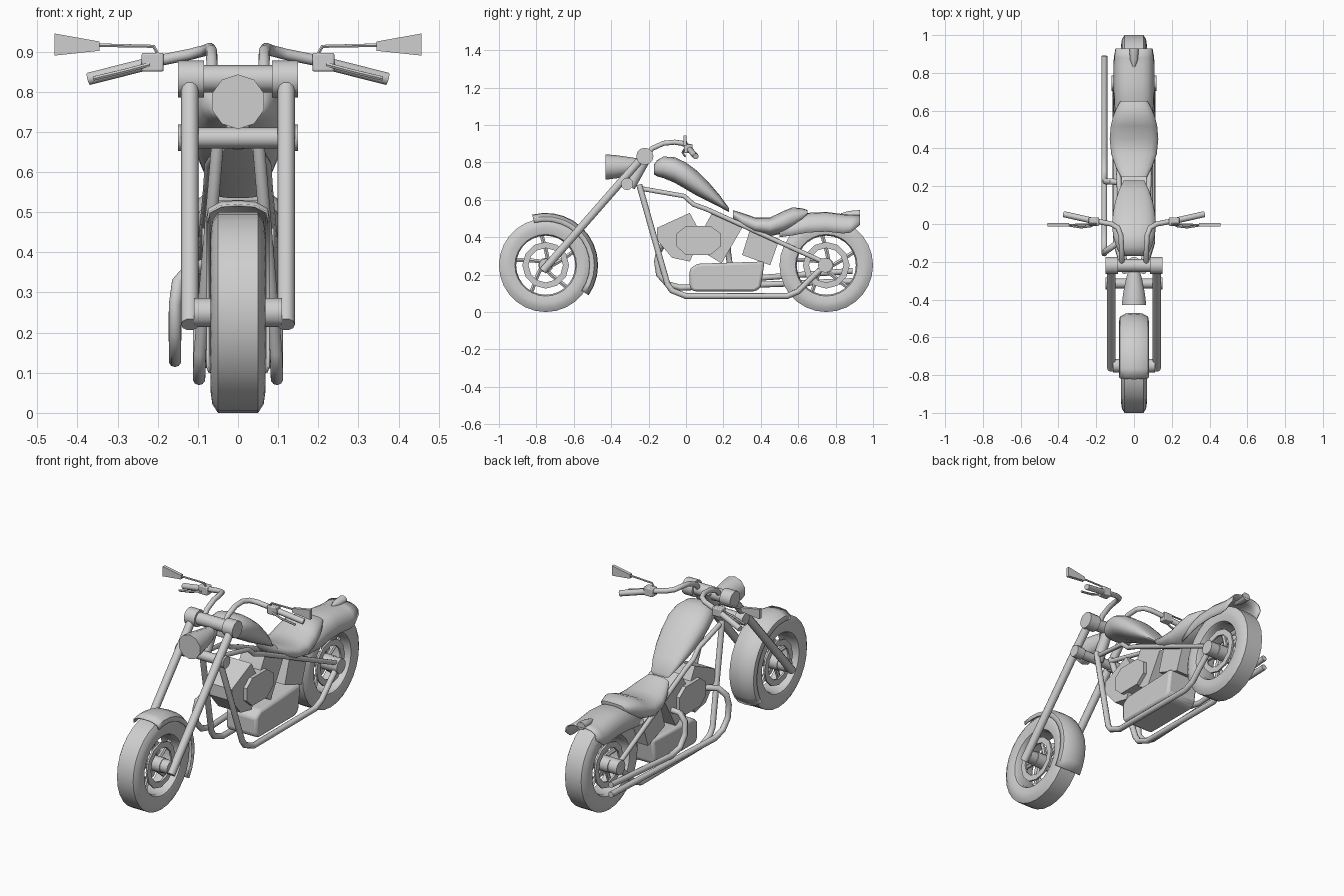
import bpy, bmesh, math
from mathutils import Vector

if "Cube" in bpy.data.objects:
    bpy.data.objects.remove(bpy.data.objects["Cube"], do_unlink=True)

grey = bpy.data.materials.new("plain_grey")
grey.use_nodes = True
grey.diffuse_color = (0.62, 0.62, 0.62, 1)
grey.node_tree.nodes["Principled BSDF"].inputs["Base Color"].default_value = (0.62, 0.62, 0.62, 1)


def finish(ob, angle=40):
    ob.data.materials.clear()
    ob.data.materials.append(grey)
    bpy.ops.object.select_all(action='DESELECT')
    ob.select_set(True)
    bpy.context.view_layer.objects.active = ob
    bpy.ops.object.shade_smooth_by_angle(angle=math.radians(angle))
    return ob


def skin(name, rings, closed=True, caps=True, loop=False, thick=0, angle=40):
    """Bridge a list of point rings into a surface."""
    bm = bmesh.new()
    vs = [[bm.verts.new(p) for p in ring] for ring in rings]
    n = len(vs[0])
    for i in range(len(vs) if loop else len(vs) - 1):
        a, b = vs[i], vs[(i + 1) % len(vs)]
        for j in range(n if closed else n - 1):
            k = (j + 1) % n
            bm.faces.new((a[j], a[k], b[k], b[j]))
    if caps:
        bm.faces.new(vs[0])
        bm.faces.new(vs[-1])
    bmesh.ops.recalc_face_normals(bm, faces=bm.faces)
    me = bpy.data.meshes.new(name)
    bm.to_mesh(me)
    bm.free()
    ob = bpy.data.objects.new(name, me)
    bpy.context.collection.objects.link(ob)
    if thick:
        mod = ob.modifiers.new("thickness", 'SOLIDIFY')
        mod.thickness = thick
        mod.offset = 0
    return finish(ob, angle)


def lathe(name, profile, y, z, segs=28, loop=True):
    """Turn an (x, radius) profile around a sideways axle."""
    rings = []
    for i in range(segs):
        a = 2 * math.pi * i / segs
        rings.append([(x, y + r * math.cos(a), z + r * math.sin(a)) for x, r in profile])
    return skin(name, rings, closed=loop, caps=False, loop=True)


def loft(name, sections, power=2.0, segs=20):
    """Rounded sections given as y, top, bottom, half width."""
    rings = []
    for y, top, bot, w in sections:
        ring = []
        for i in range(segs):
            a = 2 * math.pi * (i + 0.5) / segs
            c, s = math.cos(a), math.sin(a)
            x = w * math.copysign(abs(c) ** (2 / power), c)
            z = (top + bot) / 2 + (top - bot) / 2 * math.copysign(abs(s) ** (2 / power), s)
            ring.append((x, y, z))
        rings.append(ring)
    return skin(name, rings, angle=50)


def tube(name, pts, r, sides=3):
    cu = bpy.data.curves.new(name, 'CURVE')
    cu.dimensions = '3D'
    cu.bevel_depth = r
    cu.bevel_resolution = sides
    cu.use_fill_caps = True
    sp = cu.splines.new('POLY')
    sp.points.add(len(pts) - 1)
    for p, co in zip(sp.points, pts):
        p.co = (*co, 1)
    ob = bpy.data.objects.new(name, cu)
    bpy.context.collection.objects.link(ob)
    bpy.ops.object.select_all(action='DESELECT')
    ob.select_set(True)
    bpy.context.view_layer.objects.active = ob
    bpy.ops.object.convert(target='MESH')
    return finish(bpy.context.view_layer.objects.active)


def rod(name, x0, x1, y, z, r):
    return tube(name, [(x0, y, z), (x1, y, z)], r, 4)


def prism(name, outline, x0, x1, bevel=0.0):
    """Extrude a side outline of (y, z) points across x."""
    ob = skin(name, [[(x, y, z) for y, z in outline] for x in (x0, x1)], angle=25)
    if bevel:
        mod = ob.modifiers.new("bevel", 'BEVEL')
        mod.width = bevel
        mod.segments = 2
    return ob


# Wheels
tyre = [(-.05, .25), (.05, .25), (.064, .228), (.068, .2), (.06, .165),
        (.045, .158), (-.045, .158), (-.06, .165), (-.068, .2), (-.064, .228)]
for end, y in (("front", -.75), ("rear", .75)):
    lathe(end + "_tyre", tyre, y, .25)
    rod(end + "_hub", -.065, .065, y, .25, .04)
    for side in (-1, 1):
        x = side * .045
        lathe(f"{end}_brake_disc", [(x - .005, .125), (x + .005, .125),
              (x + .005, .092), (x - .005, .092)], y, .25, 12)
    for i in range(5):
        a = 2 * math.pi * i / 5
        path = [(r, a + turn) for r, turn in ((.035, 0), (.08, .3), (.12, .4), (.162, .45))]
        tube(end + "_spoke", [(0, y + r * math.cos(t), .25 + r * math.sin(t)) for r, t in path], .012, 1)
rod("front_axle", -.11, .11, -.75, .25, .036)
rod("rear_axle", -.118, .118, .745, .25, .04)

# Fenders
rings = []
for i in range(13):
    a = math.radians(105 - 140 * i / 12)
    rings.append([(x, -.75 + r * math.cos(a), .25 + r * math.sin(a)) for x, r in
                  ((-.076, .235), (-.072, .258), (-.042, .274), (0, .277),
                   (.042, .274), (.072, .258), (.076, .235))])
skin("front_fender", rings, closed=False, caps=False, thick=.006)

rings = []
for y, top, lip, w in ((.5, .45, .40, .085), (.57, .505, .41, .098), (.65, .527, .425, .104),
                       (.75, .532, .43, .105), (.84, .52, .42, .105), (.88, .517, .425, .104),
                       (.93, .518, .465, .095)):
    ring = []
    for i in range(11):
        a = math.pi * i / 10
        c, s = math.cos(a), math.sin(a)
        ring.append((w * math.copysign(abs(c) ** .7, c), y, lip + (top - lip) * s ** .7))
    rings.append(ring)
skin("rear_fender", rings, closed=False, caps=False, thick=.006)
loft("tail_light", [(.83, .528, .51, .006), (.87, .54, .5, .022), (.93, .545, .5, .026)], segs=10)

# Tank, seat and headlight
loft("fuel_tank", [(-.17, .79, .735, .06), (-.155, .812, .725, .078), (-.12, .832, .715, .095),
                   (-.06, .828, .69, .112), (0, .80, .655, .118), (.06, .755, .62, .112),
                   (.12, .695, .59, .1), (.18, .625, .56, .08), (.23, .555, .535, .055)], 2.4)
loft("seat", [(.25, .545, .5, .07), (.3, .53, .45, .097), (.37, .506, .42, .122), (.45, .506, .405, .13),
              (.52, .54, .42, .124), (.57, .56, .44, .112), (.62, .555, .475, .09), (.65, .545, .52, .072)], 2.4)
headlight = loft("headlight", [(-.43, .843, .707, .068), (-.37, .838, .715, .061),
                               (-.3, .828, .73, .047), (-.25, .82, .76, .033)], 2, 10)

# Steering neck, clamps and forks
tube("steering_neck", [(0, -.2, .85), (0, -.3, .67)], .03)
rod("upper_yoke", -.1, .1, -.22, .832, .034)
rod("lower_yoke", -.12, .12, -.315, .685, .026)
for s in (-1, 1):
    rod("upper_clamp", s * .085, s * .15, -.22, .832, .046)
    rod("lower_clamp", s * .1, s * .15, -.315, .685, .033)
    tube("fork", [(s * .12, -.765, .22), (s * .12, -.23, .83)], .022)

    # Handlebars with controls and mirrors
    tube("handlebar", [(s * x, y, z) for x, y, z in
         ((.065, -.21, .84), (.065, -.18, .875), (.066, -.12, .902), (.07, -.06, .908),
          (.085, -.02, .902), (.12, 0, .893), (.2, .015, .877), (.23, .02, .868))], .014)
    tube("grip", [(s * .23, .02, .868), (s * .372, .052, .832)], .016)
    prism("control_box", [(-.01, .85), (.035, .85), (.035, .897), (-.01, .897)], s * .185, s * .24, .005)
    tube("lever", [(s * .22, -.01, .868), (s * .28, -.018, .852), (s * .36, -.005, .833)], .006, 1)
    tube("mirror_stem", [(s * .195, 0, .885), (s * .21, 0, .913), (s * .35, -.005, .916)], .005, 1)
    skin("mirror", [[(s * x, y, z) for x, z in ((.345, .902), (.345, .925), (.457, .945), (.457, .89))]
                    for y in (-.014, .004)])

    # Frame
    tube("lower_frame", [(s * x, y, z) for x, y, z in
         ((.05, -.25, .68), (.095, -.1, .15), (.096, -.075, .115), (.097, 0, .085), (.097, .54, .085),
          (.097, .6, .11), (.097, .67, .18), (.097, .745, .25))], .016)
    tube("upper_frame", [(s * x, y, z) for x, y, z in
         ((.045, -.24, .66), (.07, -.01, .62), (.073, .04, .575), (.075, .11, .55), (.1, .74, .265))], .013)

# Engine
prism("front_cylinder", [(-.155, .45), (.02, .53), (.085, .41), (.02, .27), (-.075, .29), (-.155, .385)],
      -.07, .07)
prism("rear_cylinder", [(.14, .53), (.30, .45), (.19, .26), (.075, .33), (.09, .44)], -.07, .07)
prism("engine_cover", [(-.05, .35), (0, .305), (.13, .305), (.185, .35), (.185, .42), (.13, .46),
                       (0, .46), (-.05, .42)], -.09, .09)
prism("gearbox", [(.02, .13), (.02, .23), (.06, .258), (.42, .27), (.40, .13), (.37, .11), (.04, .11)],
      -.09, .1, .02)
prism("oil_tank", [(.345, .45), (.5, .39), (.45, .25), (.3, .305)], -.08, .08)

# Exhaust pipes
tube("front_exhaust", [(-.06, -.08, .37), (-.115, -.12, .365), (-.15, -.145, .325), (-.157, -.155, .27),
                       (-.157, -.145, .2), (-.157, -.1, .15), (-.157, -.03, .13), (-.157, .89, .165)], .016)
tube("rear_exhaust", [(-.06, .22, .36), (-.12, .225, .36), (-.15, .225, .32), (-.157, .235, .25),
                      (-.157, .28, .195), (-.157, .36, .18), (-.157, .89, .22)], .016)
